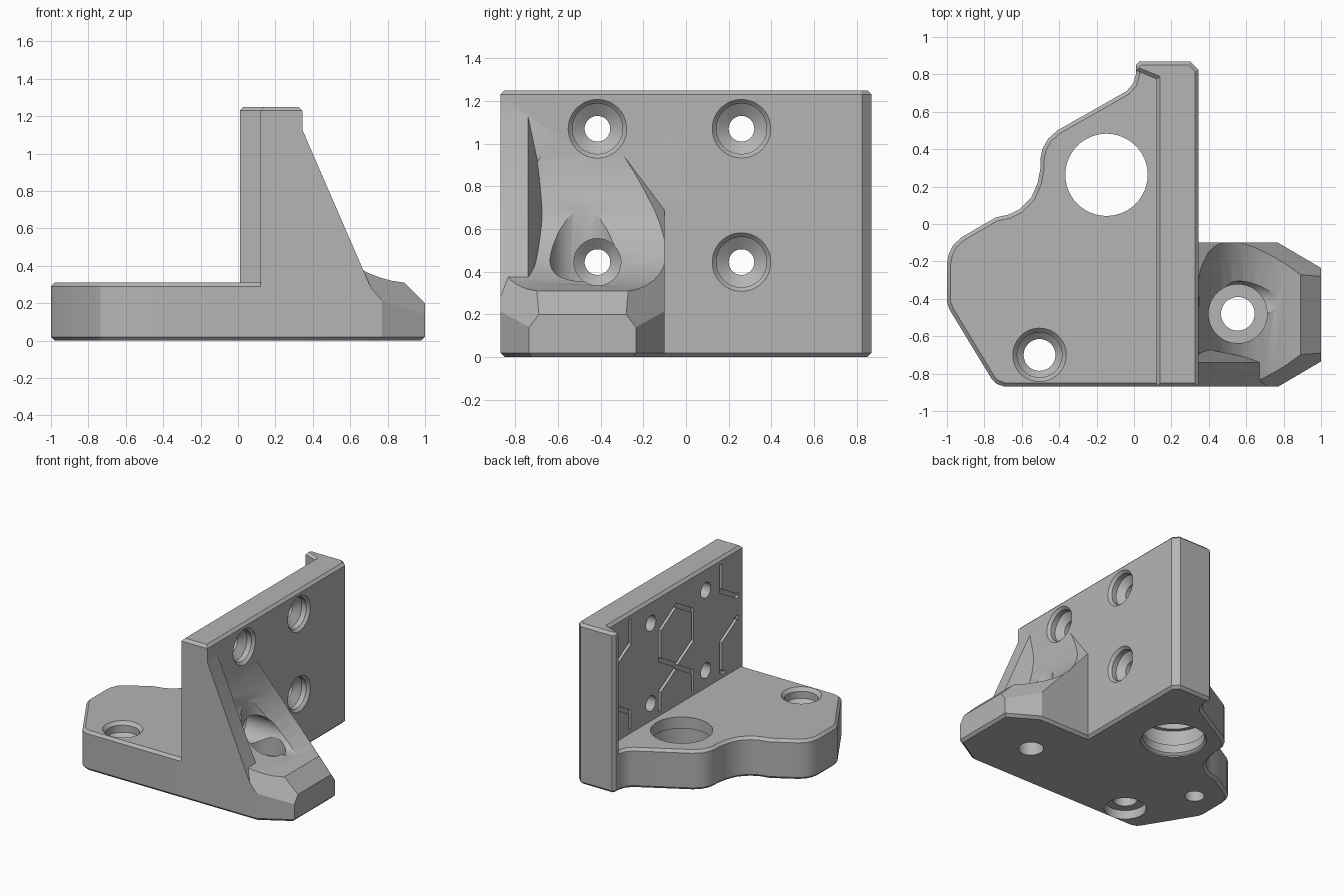
import bpy, bmesh
from math import pi
from mathutils import Matrix, Vector

if "Cube" in bpy.data.objects:
    bpy.data.objects.remove(bpy.data.objects["Cube"])

grey = bpy.data.materials.new("matte grey")
grey.use_nodes = True
COLOR = (0.46, 0.46, 0.46, 1)
grey.diffuse_color = COLOR
grey.node_tree.nodes["Principled BSDF"].inputs["Base Color"].default_value = COLOR


def finish(bm, name):
    bmesh.ops.recalc_face_normals(bm, faces=bm.faces)
    mesh = bpy.data.meshes.new(name)
    bm.to_mesh(mesh)
    bm.free()
    mesh.materials.append(grey)
    ob = bpy.data.objects.new(name, mesh)
    bpy.context.collection.objects.link(ob)
    return ob


def prism(points, shift):
    """Closed polygon extruded by a vector."""
    bm = bmesh.new()
    face = bm.faces.new([bm.verts.new(p) for p in points])
    top = bmesh.ops.extrude_face_region(bm, geom=[face])["geom"]
    verts = [v for v in top if isinstance(v, bmesh.types.BMVert)]
    bmesh.ops.translate(bm, verts=verts, vec=shift)
    bmesh.ops.recalc_face_normals(bm, faces=bm.faces)
    return bm


def chamfer(bm, rule, size=0.02):
    edges = [e for e in bm.edges if all(rule(v.co) for v in e.verts)]
    bmesh.ops.bevel(bm, geom=edges, offset=size, segments=1, profile=0.5, affect='EDGES')


def slice_off(bm, point, normal):
    """Remove everything on the side the normal points to and cap it."""
    geom = bm.verts[:] + bm.edges[:] + bm.faces[:]
    bmesh.ops.bisect_plane(bm, geom=geom, plane_co=point, plane_no=normal, clear_outer=True)
    bmesh.ops.holes_fill(bm, edges=[e for e in bm.edges if e.is_boundary], sides=0)


def lathe(profile, place, axis='Z', steps=48, closed=False):
    bm = bmesh.new()
    vs = [bm.verts.new((r, 0, h)) for r, h in profile]
    for a, b in zip(vs, vs[1:] + vs[:1] if closed else vs[1:]):
        bm.edges.new((a, b))
    bmesh.ops.spin(bm, geom=bm.verts[:] + bm.edges[:], cent=(0, 0, 0), axis=(0, 0, 1),
                   angle=2 * pi, steps=steps)
    bmesh.ops.remove_doubles(bm, verts=bm.verts, dist=0.0005)
    turn = Matrix.Rotation(pi / 2, 4, 'Y') if axis == 'X' else Matrix()
    bm.transform(Matrix.Translation(place) @ turn)
    bmesh.ops.recalc_face_normals(bm, faces=bm.faces)
    return bm


def bore(steps):
    """Solid turned profile from (radius, height) steps, closed on the axis."""
    return [(0, steps[0][1])] + steps + [(0, steps[-1][1])]


def combine(body, bm, name, operation):
    tool = finish(bm, name)
    tool.hide_render = True
    mod = body.modifiers.new(name, 'BOOLEAN')
    mod.operation, mod.solver, mod.object = operation, 'EXACT', tool
    bpy.context.view_layer.objects.active = body
    bpy.ops.object.modifier_apply(modifier=mod.name)
    bpy.data.objects.remove(tool)


# Base plate with its wavy back-left outline
outline = [(0.3, -0.87), (0.3, 0.85), (0.01, 0.85), (0.01, 0.8), (-0.005, 0.75), (-0.04, 0.71),
           (-0.41, 0.5), (-0.46, 0.455), (-0.49, 0.4), (-0.5, 0.35), (-0.5, 0.3), (-0.515, 0.22),
           (-0.55, 0.14), (-0.61, 0.08), (-0.67, 0.05), (-0.74, 0.035), (-0.92, -0.07),
           (-0.965, -0.11), (-0.99, -0.16), (-1, -0.21), (-1, -0.42), (-0.985, -0.46),
           (-0.76, -0.83), (-0.735, -0.855), (-0.69, -0.87)]
bm = prism([(x, y, 0) for x, y in outline], (0, 0, 0.31))
chamfer(bm, lambda c: c.z > 0.3 and c.x < 0.31)
chamfer(bm, lambda c: c.z < 0.01)
body = finish(bm, "bracket_body")

# Upright plate with the hooked lip at its back end
section = [(0.12, -0.87), (0.345, -0.87), (0.345, 0.825), (0.3, 0.87), (0.03, 0.87),
           (0.01, 0.85), (0.01, 0.82), (0.12, 0.775)]
bm = prism([(x, y, 0) for x, y in section], (0, 0, 1.25))
chamfer(bm, lambda c: c.z > 1.24)
chamfer(bm, lambda c: c.z < 0.01 and abs(c.y) > 0.8)
combine(body, bm, "upright_plate", 'UNION')

# Foot with a concave sweep up to the plate
sweep = [(0.3, 0), (1, 0), (1, 0.2), (0.89, 0.31), (0.82, 0.32), (0.76, 0.337), (0.7, 0.36),
         (0.64, 0.39), (0.58, 0.43), (0.52, 0.485), (0.47, 0.55), (0.43, 0.62), (0.4, 0.69),
         (0.375, 0.78), (0.355, 0.87), (0.34, 0.98), (0.3, 0.98)]
bm = prism([(x, -0.87, z) for x, z in sweep], (0, 0.77, 0))
for side, y in ((1, -0.1), (-1, -0.87)):
    slice_off(bm, Vector((0.77, y, 0.2)), Vector((0.135, side * 0.23, 0)))
    slice_off(bm, Vector((0.77, y, 0.215)), Vector((0.115, side * 0.138, 0.1035)))
chamfer(bm, lambda c: c.z < 0.01 and c.x > 0.29)
combine(body, bm, "foot", 'UNION')

# Front gusset, thicker where it meets the plate
bm = bmesh.new()
for x, z, inner in ((0.3, 0.1, -0.66), (0.3, 1.2, -0.74), (0.33, 1.16, -0.74), (0.345, 0.75, -0.66),
                    (0.74, 0.215, -0.74), (0.74, 0.1, -0.74)):
    for y in (-0.87, inner):
        bm.verts.new((x, y, z))
hull = bmesh.ops.convex_hull(bm, input=bm.verts)
bmesh.ops.delete(bm, geom=list({v for v in hull["geom_interior"]
                                if isinstance(v, bmesh.types.BMVert)}), context='VERTS')
combine(body, bm, "gusset", 'UNION')

# Countersunk screw holes through the plate
screw = bore([(0.06, -0.3), (0.06, -0.1), (0.118, -0.06), (0.118, -0.02), (0.14, 0.003), (0.14, 0.02)])
access = bore([(0.06, -0.3), (0.06, -0.1), (0.11, -0.06), (0.11, 0.7)])
for y, z in ((-0.415, 1.07), (0.26, 1.07), (0.26, 0.445)):
    combine(body, lathe(screw, (0.345, y, z), 'X'), "screw_hole", 'DIFFERENCE')
combine(body, lathe(access, (0.345, -0.415, 0.445), 'X'), "access_hole", 'DIFFERENCE')

# Vertical holes: foot, corner, blind pin and the large grooved bore
vertical = {
    "foot_hole": ((0.555, -0.48), [(0.09, -0.1), (0.09, 0.235), (0.157, 0.235), (0.157, 1)]),
    "corner_hole": ((-0.505, -0.7), [(0.15, -0.1), (0.15, 0.07), (0.085, 0.07), (0.085, 0.2),
                                     (0.12, 0.23), (0.12, 0.285), (0.145, 0.312), (0.145, 0.4)]),
    "pin_hole": ((-0.77, -0.25), [(0.07, -0.1), (0.07, 0.2)]),
    "large_bore": ((-0.147, 0.263), [(0.235, -0.1), (0.235, 0.01), (0.22, 0.025), (0.22, 0.09),
                                     (0.25, 0.09), (0.25, 0.22), (0.22, 0.22), (0.22, 0.4)]),
}
for name, ((x, y), steps) in vertical.items():
    combine(body, lathe(bore(steps), (x, y, 0)), name, 'DIFFERENCE')

# Hexagonal grooves on the inner face of the plate
ring = [(0.215, -0.05), (0.25, -0.05), (0.25, 0.022), (0.215, 0.022)]
for y, z in ((-0.05, 0.86), (-0.05, 0.38), (0.72, 1.13), (0.72, 0.36), (-0.8, 1.11), (-0.8, 0.48)):
    bm = lathe(ring, (0.12, y, z), 'X', 6, True)
    for point, normal in (((0, 0.74, 0), (0, 1, 0)), ((0, -0.82, 0), (0, -1, 0)),
                          ((0, 0, 1.2), (0, 0, 1)), ((0, 0, 0.34), (0, 0, -1))):
        slice_off(bm, Vector(point), Vector(normal))
    combine(body, bm, "hex_groove", 'DIFFERENCE')

# Smooth the curves, keep the machined edges crisp
bpy.ops.object.select_all(action='DESELECT')
body.select_set(True)
bpy.context.view_layer.objects.active = body
bpy.ops.object.shade_smooth_by_angle(angle=0.45)
